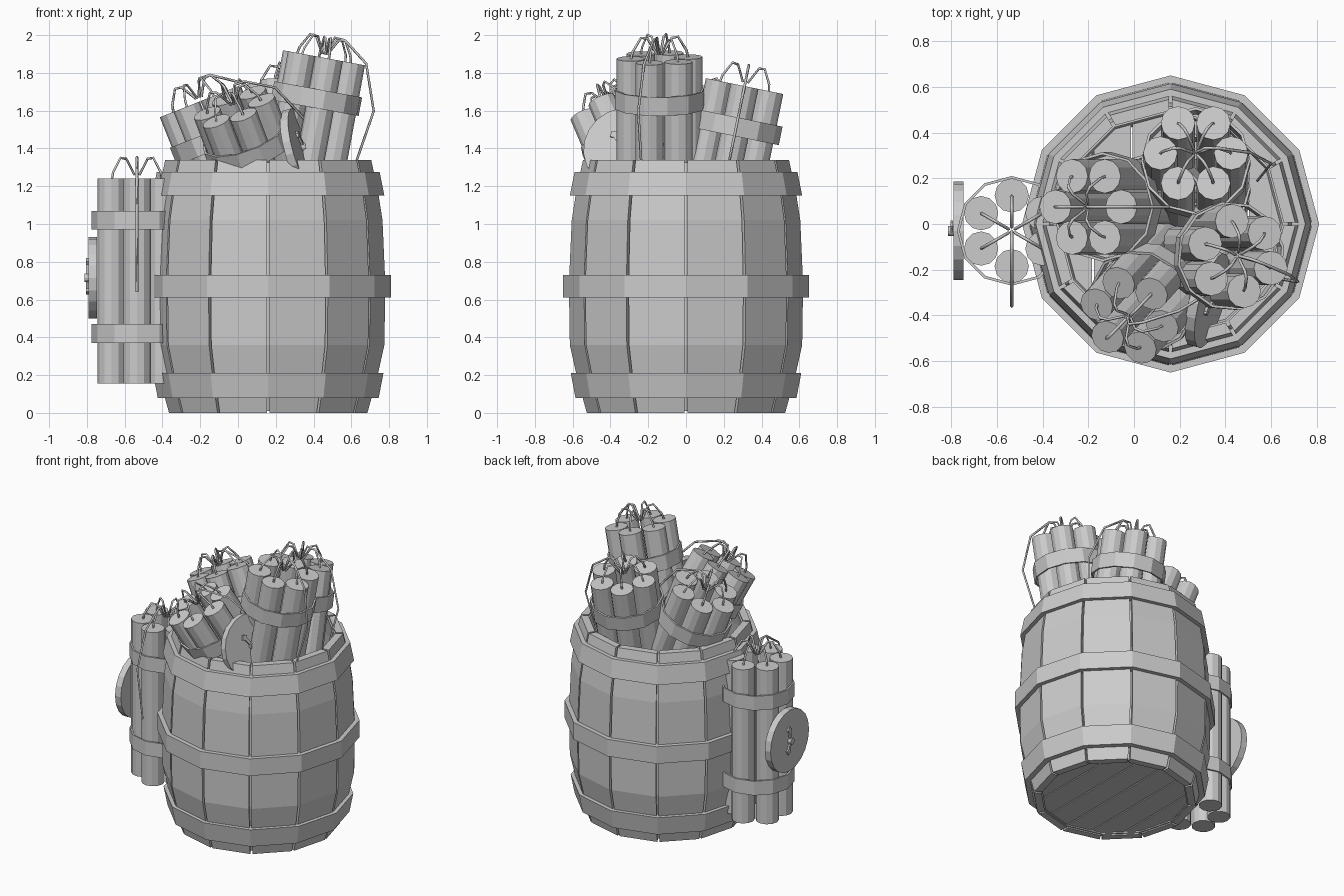
import bpy, bmesh, math
from mathutils import Matrix, Vector

cube = bpy.data.objects.get("Cube")
if cube:
    bpy.data.objects.remove(cube)

# One plain colour for everything
grey = bpy.data.materials.new("plain_grey")
grey.use_nodes = True
COLOR = (0.6, 0.6, 0.6, 1)
grey.diffuse_color = COLOR
for node in grey.node_tree.nodes:
    if node.type == 'BSDF_PRINCIPLED':
        node.inputs["Base Color"].default_value = COLOR

BARREL = Matrix.Translation((0.16, 0, 0))
SIDES = 12


def finish(name, bm, matrix):
    bmesh.ops.recalc_face_normals(bm, faces=bm.faces[:])
    mesh = bpy.data.meshes.new(name)
    bm.to_mesh(mesh)
    bm.free()
    mesh.materials.append(grey)
    obj = bpy.data.objects.new(name, mesh)
    obj.matrix_world = matrix
    bpy.context.collection.objects.link(obj)
    return obj


def loft(bm, rings, closed=False):
    """Skin equal-sized rings of points; cap the ends or close the loop."""
    rows = [[bm.verts.new(p) for p in ring] for ring in rings]
    n = len(rows[0])
    pairs = list(zip(rows, rows[1:]))
    if closed:
        pairs.append((rows[-1], rows[0]))
    else:
        bm.faces.new(rows[0])
        bm.faces.new(rows[-1])
    for a, b in pairs:
        for i in range(n):
            j = (i + 1) % n
            bm.faces.new((a[i], a[j], b[j], b[i]))


def lathe(name, profile, matrix):
    """Turn a closed (radius, height) profile into a faceted ring."""
    bm = bmesh.new()
    rings = []
    for k in range(SIDES):
        a = math.tau * k / SIDES
        rings.append([(r * math.cos(a), r * math.sin(a), z) for r, z in profile])
    loft(bm, rings, closed=True)
    return finish(name, bm, matrix)


def cylinder(bm, radius, z0, z1, matrix=Matrix(), segments=SIDES):
    place = matrix @ Matrix.Translation((0, 0, (z0 + z1) / 2))
    return bmesh.ops.create_cone(bm, cap_ends=True, segments=segments, radius1=radius,
                                 radius2=radius, depth=z1 - z0, matrix=place)


# Barrel staves with narrow seams
WALL = [(0.525, 0), (0.575, 0.18), (0.615, 0.36), (0.62, 0.68), (0.605, 1.02), (0.58, 1.18), (0.545, 1.34)]
bm = bmesh.new()
for k in range(SIDES):
    a0, a1 = math.tau * k / SIDES, math.tau * (k + 1) / SIDES
    d0, d1 = [Vector((math.cos(a), math.sin(a), 0)) for a in (a0, a1)]
    s0 = Vector((-d0.y, d0.x, 0)) * 0.007
    s1 = Vector((d1.y, -d1.x, 0)) * 0.007
    rings = []
    for r, z in WALL:
        up = Vector((0, 0, z))
        rings.append([d0 * r + s0 + up, d1 * r + s1 + up,
                      d1 * (r - 0.05) + s1 + up, d0 * (r - 0.05) + s0 + up])
    loft(bm, rings)
finish("barrel_staves", bm, BARREL)

# Lining that closes the seams from inside
outer = [(r - 0.03, min(max(z, 0.01), 1.325)) for r, z in WALL]
inner = [(r - 0.052, z) for r, z in reversed(outer)]
lathe("barrel_lining", outer + [(r + 0.026, z) for r, z in inner], BARREL)

# Hoops: bottom height, top height, bottom radius, top radius
for name, z0, z1, r0, r1 in (("lower_hoop", 0.08, 0.21, 0.585, 0.61),
                             ("middle_hoop", 0.61, 0.73, 0.65, 0.65),
                             ("upper_hoop", 1.15, 1.275, 0.615, 0.59)):
    lathe(name, [(r0, z0), (r1, z1), (r1 - 0.06, z1), (r0 - 0.06, z0)], BARREL)

# Barrel floor cut into planks
bm = bmesh.new()
PLANK = 0.17
for i in range(-3, 3):
    part = bmesh.new()
    cylinder(part, 0.49, 0.02, 0.05)
    bmesh.ops.rotate(part, verts=part.verts[:], matrix=Matrix.Rotation(math.pi / SIDES * 2, 3, 'Z'))
    for x, side in ((i * PLANK + 0.004, -1), ((i + 1) * PLANK - 0.004, 1)):
        cut = bmesh.ops.bisect_plane(part, geom=part.verts[:] + part.edges[:] + part.faces[:],
                                     plane_co=(x, 0, 0), plane_no=(side, 0, 0), clear_outer=True)
        rim = [e for e in cut["geom_cut"] if isinstance(e, bmesh.types.BMEdge)]
        bmesh.ops.holes_fill(part, edges=rim)
    piece = bpy.data.meshes.new("plank")
    part.to_mesh(piece)
    part.free()
    bm.from_mesh(piece)
    bpy.data.meshes.remove(piece)
finish("barrel_floor", bm, BARREL)


def fuses(name, phase, long_angle, matrix):
    """Short arched fuses from every stick plus one long hanging fuse."""
    curve = bpy.data.curves.new(name, 'CURVE')
    curve.dimensions = '3D'
    curve.bevel_depth = 0.007
    curve.bevel_resolution = 0
    curve.use_fill_caps = True
    short = [(0.155, -0.01), (0.145, 0.035), (0.1, 0.11), (0.065, 0.105), (0.015, 0.02)]
    hanging = [(0, 0.02), (0.04, 0.115), (0.1, 0.11), (0.24, 0.01), (0.33, -0.23), (0.27, -0.6)]
    paths = [(short, phase + i * math.tau / 6) for i in range(6)] + [(hanging, long_angle)]
    for path, a in paths:
        spline = curve.splines.new('POLY')
        spline.points.add(len(path) - 1)
        for point, (r, z) in zip(spline.points, path):
            point.co = (r * math.cos(a), r * math.sin(a), z, 1)
    temp = bpy.data.objects.new(name + "_path", curve)
    bpy.context.collection.objects.link(temp)
    graph = bpy.context.evaluated_depsgraph_get()
    mesh = bpy.data.meshes.new_from_object(temp.evaluated_get(graph))
    bpy.data.objects.remove(temp)
    mesh.materials.clear()
    mesh.materials.append(grey)
    obj = bpy.data.objects.new(name, mesh)
    obj.matrix_world = matrix
    bpy.context.collection.objects.link(obj)


def bundle(name, top, axis, phase, long_angle):
    """Six sticks held by two straps; the local origin is the middle of the top."""
    tilt = Vector((0, 0, 1)).rotation_difference(Vector(axis))
    matrix = Matrix.Translation(top) @ tilt.to_matrix().to_4x4()
    phase, long_angle = math.radians(phase), math.radians(long_angle)
    bm = bmesh.new()
    for i in range(6):
        a = phase + i * math.tau / 6
        cylinder(bm, 0.075, -1.085, 0,
                 Matrix.Translation((0.155 * math.cos(a), 0.155 * math.sin(a), 0)))
    finish(name + "_sticks", bm, matrix)
    turn = matrix @ Matrix.Rotation(phase + math.pi / 6, 4, 'Z')
    for label, z in (("upper", -0.27), ("lower", -0.87)):
        lathe(f"{name}_{label}_strap", [(0.24, z), (0.24, z + 0.1), (0.228, z + 0.1), (0.228, z)], turn)
    fuses(name + "_fuses", phase, long_angle, matrix)


def clock(name, centre, normal, up):
    """Round dial with a hub and two hands, facing along the normal."""
    n = Vector(normal).normalized()
    side = Vector(up).cross(n).normalized()
    matrix = Matrix.Translation(centre) @ Matrix((side, n.cross(side), n)).transposed().to_4x4()
    bm = bmesh.new()
    cylinder(bm, 0.215, -0.0225, 0.0225, segments=20)
    finish(name + "_dial", bm, matrix)
    bm = bmesh.new()
    cylinder(bm, 0.022, 0.02, 0.045)
    for angle, length in ((10, 0.1), (160, 0.085)):
        spin = Matrix.Rotation(math.radians(angle), 4, 'Z')
        size = Matrix.Diagonal((0.018, length, 0.012, 1))
        bmesh.ops.create_cube(bm, size=1, matrix=spin @ Matrix.Translation((0, length / 2, 0.03)) @ size)
        tip = Matrix.Translation((0, length - 0.015, 0.03)) @ Matrix.Rotation(math.pi / 4, 4, 'Z')
        bmesh.ops.create_cube(bm, size=1, matrix=spin @ tip @ Matrix.Diagonal((0.032, 0.032, 0.012, 1)))
    finish(name + "_hands", bm, matrix)


# Bundle strapped beside the barrel, and the four inside it
bundle("side_bundle", (-0.535, -0.03, 1.24), (0, 0, 1), 30, -90)
bundle("tall_bundle", (0.455, -0.14, 1.88), (0.18, 0, 0.98), -20, -20)
bundle("back_bundle", (0.27, 0.31, 1.73), (0, 0.2, 0.98), 0, 0)
bundle("right_bundle", (-0.2, 0.075, 1.65), (-0.37, 0, 0.93), 0, 0)
bundle("front_bundle", (-0.02, -0.4, 1.62), (-0.33, -0.37, 0.87), -15, 10)

clock("side_clock", (-0.768, -0.03, 0.715), (-1, 0, 0), (0, 0, 1))
clock("front_clock", (0.32, -0.33, 1.4), (0.92, -0.25, 0.25), (-0.33, -0.37, 0.87))
